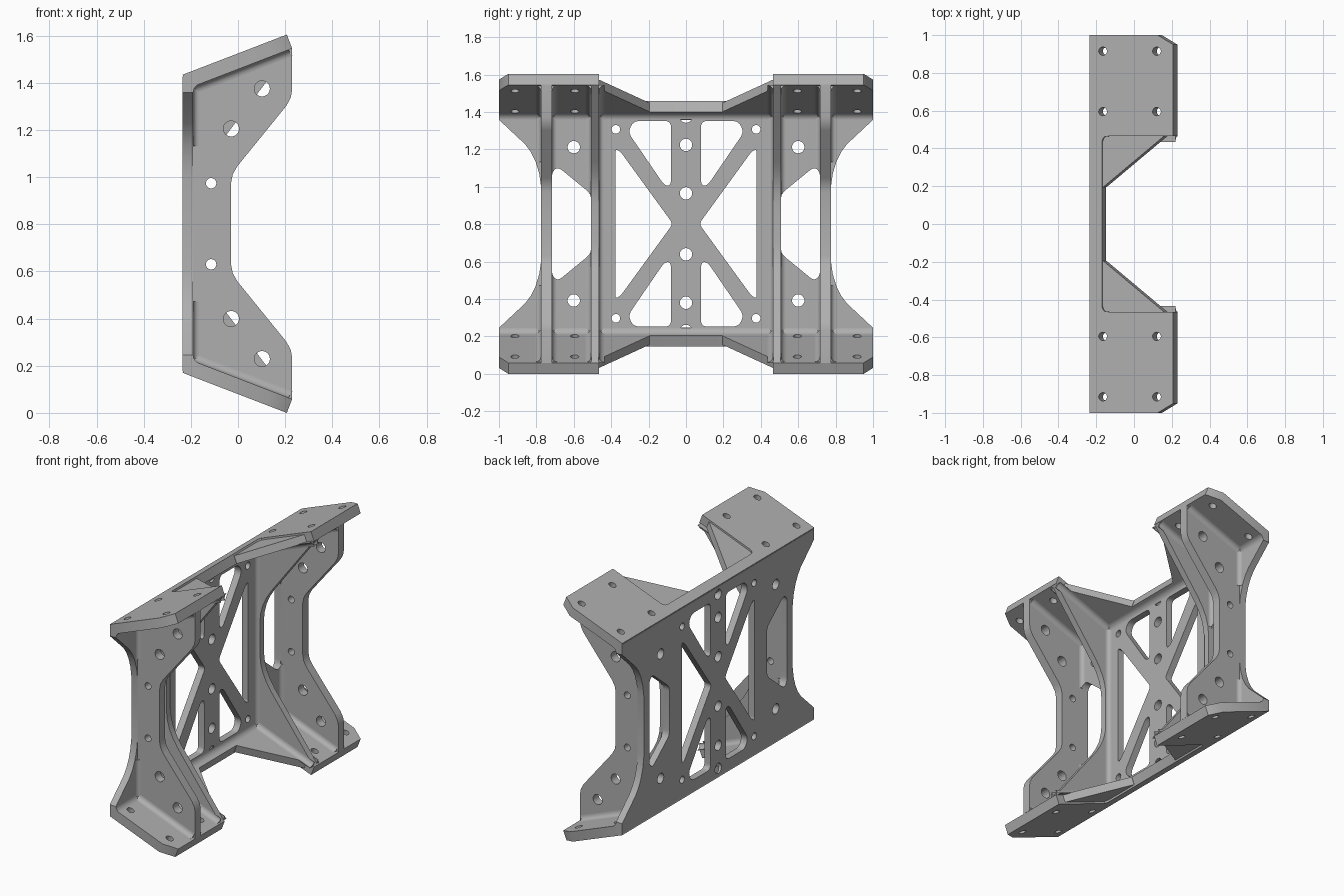
import bpy, bmesh, math
from mathutils import Vector

if "Cube" in bpy.data.objects:
    bpy.data.objects.remove(bpy.data.objects["Cube"])

MID = 0.802              # height of the symmetry plane
BACK, FRONT = -0.235, -0.19   # faces of the back plate
SLOPE = 0.385            # rise of the flanges
THICK = 0.063            # flange thickness
ALONG = Vector((1, 0, SLOPE)).normalized()
DOWN = Vector((SLOPE, 0, -1)).normalized()
Y = Vector((0, 1, 0))
Z = Vector((0, 0, 1))

grey = bpy.data.materials.new("machined grey")
grey.use_nodes = True
grey.diffuse_color = (0.43, 0.43, 0.43, 1)
grey.node_tree.nodes["Principled BSDF"].inputs["Base Color"].default_value = grey.diffuse_color


def rounded(pts, d):
    """Round the corners of a 2D outline."""
    out = []
    pts = [Vector(p) for p in pts]
    for i, p in enumerate(pts):
        a, b = pts[i - 1] - p, pts[(i + 1) % len(pts)] - p
        a = p + a.normalized() * min(d, a.length * 0.45)
        b = p + b.normalized() * min(d, b.length * 0.45)
        for k in range(6):
            t = k / 5
            out.append(a * (1 - t) ** 2 + p * 2 * t * (1 - t) + b * t * t)
    return out


def circle(a, b, r):
    steps = [math.tau * i / 32 for i in range(32)]
    return [(a + r * math.cos(t), b + r * math.sin(t)) for t in steps]


# Each solid is an outline in space and the vector it is extruded along
def along_x(pts, x0, x1):
    return [Vector((x0, a, b)) for a, b in pts], Vector((x1 - x0, 0, 0))


def along_y(pts, y0, y1):
    return [Vector((a, y0, b)) for a, b in pts], Vector((0, y1 - y0, 0))


def flange_top(x):
    return 0.632 + SLOPE * (x - BACK)


def flange_under(x):
    return flange_top(x) - THICK * math.hypot(1, SLOPE)


def on_slope(pts, d0, d1):
    return [Vector((a, b, flange_top(a))) + DOWN * d0 for a, b in pts], DOWN * (d1 - d0)


def mirror(solids, axes):
    for ax in axes:
        flip = Vector([-1 if c == ax else 1 for c in "xyz"])
        solids = solids + [([p * flip for p in pts], vec * flip) for pts, vec in solids]
    return solids


def build(name, solids):
    bm = bmesh.new()
    for pts, vec in solids:
        low = [bm.verts.new(p) for p in pts]
        top = [bm.verts.new(p + vec) for p in pts]
        bm.faces.new(low)
        bm.faces.new(top[::-1])
        for i in range(len(low)):
            bm.faces.new((low[i - 1], top[i - 1], top[i], low[i]))
    bmesh.ops.recalc_face_normals(bm, faces=bm.faces)
    me = bpy.data.meshes.new(name)
    bm.to_mesh(me)
    bm.free()
    me.materials.append(grey)
    ob = bpy.data.objects.new(name, me)
    ob.location.z = MID
    bpy.context.collection.objects.link(ob)
    return ob


def select(ob):
    bpy.ops.object.select_all(action="DESELECT")
    ob.select_set(True)
    bpy.context.view_layer.objects.active = ob


def cut(ob, cutter):
    mod = ob.modifiers.new("cut", "BOOLEAN")
    mod.operation = "DIFFERENCE"
    mod.solver = "EXACT"
    mod.object = cutter
    select(ob)
    bpy.ops.object.modifier_apply(modifier=mod.name)


def four_way(quarter):
    """Complete an outline from its first quadrant."""
    half = quarter + [(a, -b) for a, b in reversed(quarter)]
    return half + [(-a, b) for a, b in reversed(half)]


def up_down(half):
    return half + [(a, -b) for a, b in reversed(half)]


parts = []

# Back plate with flared corners
flare = [(1.0, 0.625), (1.0, 0.556), (0.86, 0.425), (0.83, 0.385),
         (0.805, 0.335), (0.785, 0.27), (0.775, 0.2)]
plate = build("back_plate", [along_x(four_way(flare), BACK, FRONT)])

# Plate openings: side windows, truss openings and bolt holes
side_window = up_down([(0.508, 0.16), (0.685, 0.305), (0.717, 0.275)])
truss_side = [(0.378, 0.40), (0.35, 0.385), (0.07, 0), (0.35, -0.385), (0.378, -0.40)]
truss_end = [(0.08, 0.55), (0.28, 0.55), (0.31, 0.49), (0.115, 0.205), (0.08, 0.205)]


def through(pts):
    return along_x(pts, -0.3, -0.1)


plate_cutter = build("plate_cutter",
    mirror([through(rounded(side_window, 0.03)), through(rounded(truss_side, 0.025))], "y")
    + mirror([through(rounded(truss_end, 0.035)), through(circle(0.375, 0.505, 0.023)),
              through(circle(0.6, 0.41, 0.033))], "yz")
    + mirror([through(circle(0, h, 0.033)) for h in (0.573, 0.422, 0.163)], "z"))
cut(plate, plate_cutter)
parts.append(plate)

# Sloped flanges joined by a narrow lip along the plate edge
corner = [(-0.17, 0.435), (-0.165, 0.452), (-0.155, 0.462), (-0.135, 0.465)]
half = corner + [(0.207, 0.465), (0.207, 0.95), (0.125, 1.0), (BACK, 1.0)]
outline = half + [(a, -b) for a, b in reversed(half)]
flanges = build("sloped_flanges", mirror([on_slope(outline, 0, THICK)], "z"))
flange_cutter = build("flange_cutter", mirror(
    [on_slope(circle(a, b, 0.022), -0.03, 0.1) for a in (-0.165, 0.12) for b in (0.595, 0.915)], "yz"))
cut(flanges, flange_cutter)
parts.append(flanges)

# Triangular gussets between flange and lip
gusset = [(-0.18, 0.195), (-0.168, 0.195), (0.16, 0.47), (-0.18, 0.47)]
parts.append(build("corner_gussets", mirror([on_slope(gusset, 0.012, THICK)], "yz")))

# Outer ribs with bolt holes
outer = up_down([(-0.21, 0.59), (0.2, 0.755), (0.23, 0.744), (0.23, 0.57), (0.224, 0.535),
                 (0.205, 0.5), (-0.002, 0.245), (-0.022, 0.21), (-0.03, 0.17)])
outer_ribs = build("outer_ribs", mirror([along_y(outer, 0.717, 0.775)], "y"))
holes = [(0.102, 0.573, 0.033), (-0.029, 0.403, 0.033), (-0.114, 0.172, 0.022)]
rib_cutter = build("rib_cutter", mirror([along_y(circle(*h), 0.65, 0.85) for h in holes], "yz"))
cut(outer_ribs, rib_cutter)
parts.append(outer_ribs)

# Inner ribs, sweeping down to a low ridge
inner = up_down([(-0.21, 0.59), (0.2, 0.755), (0.226, 0.742), (-0.085, 0.33), (-0.12, 0.275),
                 (-0.145, 0.22), (-0.16, 0.165), (-0.167, 0.1)])
parts.append(build("inner_ribs", mirror([along_y(inner, 0.465, 0.508)], "y")))


# Concave fillets along the inside corners
def fillet(name, start, vec, u, v, r, cutter=None):
    arc = [math.pi / 2 * i / 6 for i in range(7)]
    sunk = -0.004 * (u + v)
    pts = [start + sunk, start + u * r - v * 0.004]
    pts += [start + u * r * (1 - math.sin(t)) + v * r * (1 - math.cos(t)) for t in arc]
    pts += [start + v * r - u * 0.004]
    ob = build(name, mirror([(pts, vec)], "yz"))
    if cutter:
        cut(ob, cutter)
    parts.append(ob)


X = Vector((1, 0, 0))
walls = [("inner_rib_inside", 0.465, -1, 0.0, 0.22), ("inner_rib_outside", 0.508, 1, 0.16, 0.22),
         ("outer_rib_inside", 0.717, -1, 0.27, 0.215), ("outer_rib_outside", 0.775, 1, 0.33, 0.215)]
for name, y, side, low, tip in walls:
    fillet(name + "_plate_fillet", Vector((FRONT, y, low)), Z * (0.58 - low),
           X, Y * side, 0.025, plate_cutter)
    base = Vector((FRONT, y, flange_under(FRONT)))
    fillet(name + "_flange_fillet", base, ALONG * ((tip - FRONT) / ALONG.x),
           DOWN, Y * side, 0.03)
for name, y0, y1 in (("middle", 0.0, 0.47), ("pocket", 0.5, 0.72), ("outer", 0.77, 1.0)):
    fillet(name + "_plate_edge_fillet", Vector((FRONT, y0, flange_under(FRONT))), Y * (y1 - y0),
           -Z, ALONG, 0.025)

for helper in (plate_cutter, flange_cutter, rib_cutter):
    bpy.data.objects.remove(helper)
for ob in parts:
    select(ob)
    bpy.ops.object.shade_smooth_by_angle(angle=math.radians(30))
